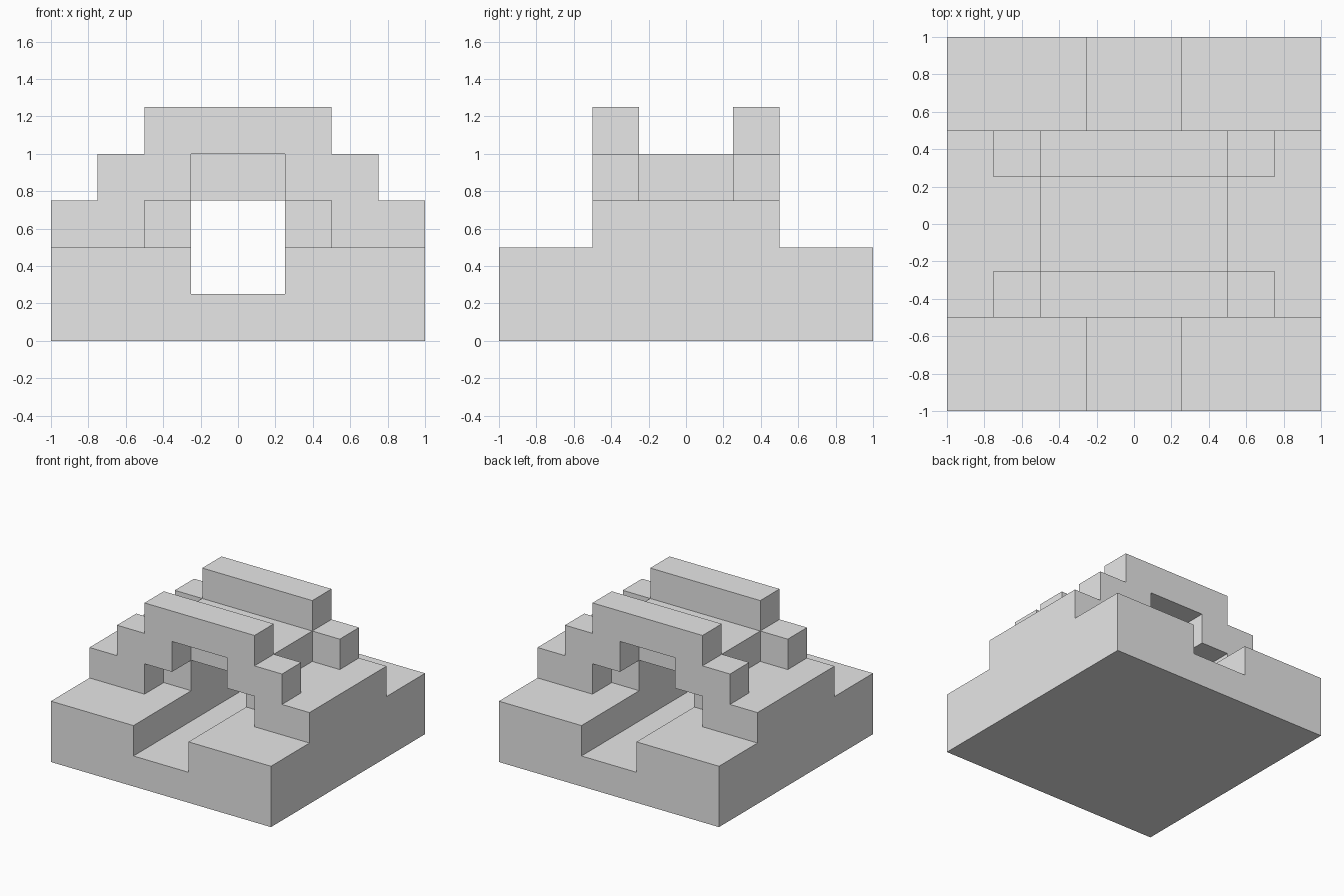
import bpy
import bmesh

cube = bpy.data.objects.get("Cube")
if cube:
    bpy.data.objects.remove(cube, do_unlink=True)

# Single plain stone colour
stone = bpy.data.materials.new("light_grey")
stone.use_nodes = True
stone.diffuse_color = (0.8, 0.8, 0.8, 1)
stone.node_tree.nodes["Principled BSDF"].inputs["Base Color"].default_value = (0.8, 0.8, 0.8, 1)


def extrude_profile(name, half, y0, y1):
    """Mirror a half profile (x, z) across x = 0 and extrude it along y."""
    outline = half + [(-x, z) for x, z in reversed(half)]
    bm = bmesh.new()
    face = bm.faces.new([bm.verts.new((x, y0, z)) for x, z in outline])
    grown = bmesh.ops.extrude_face_region(bm, geom=[face])["geom"]
    moved = [v for v in grown if isinstance(v, bmesh.types.BMVert)]
    bmesh.ops.translate(bm, verts=moved, vec=(0, y1 - y0, 0))
    bmesh.ops.recalc_face_normals(bm, faces=bm.faces)
    mesh = bpy.data.meshes.new(name)
    bm.to_mesh(mesh)
    bm.free()
    mesh.materials.append(stone)
    obj = bpy.data.objects.new(name, mesh)
    bpy.context.scene.collection.objects.link(obj)
    return obj


# Square base with a channel running front to back
base = [(1, 0), (1, 0.5), (0.25, 0.5), (0.25, 0.25)]
extrude_profile("channelled_base", base, -1, 1)

# Stepped parapet arches at the front and back of the bridge
arch = [(0.5, 1.25), (0.5, 1), (0.75, 1), (0.75, 0.75), (1, 0.75), (1, 0.5),
        (0.5, 0.5), (0.5, 0.75), (0.25, 0.75), (0.25, 1)]
extrude_profile("front_arch", arch, -0.5, -0.25)
extrude_profile("back_arch", arch, 0.25, 0.5)

# Bridge deck and its abutments between the arches
deck = [(0.5, 1), (0.5, 0.75), (1, 0.75), (1, 0.5), (0.25, 0.5), (0.25, 0.75)]
extrude_profile("bridge_deck", deck, -0.25, 0.25)
